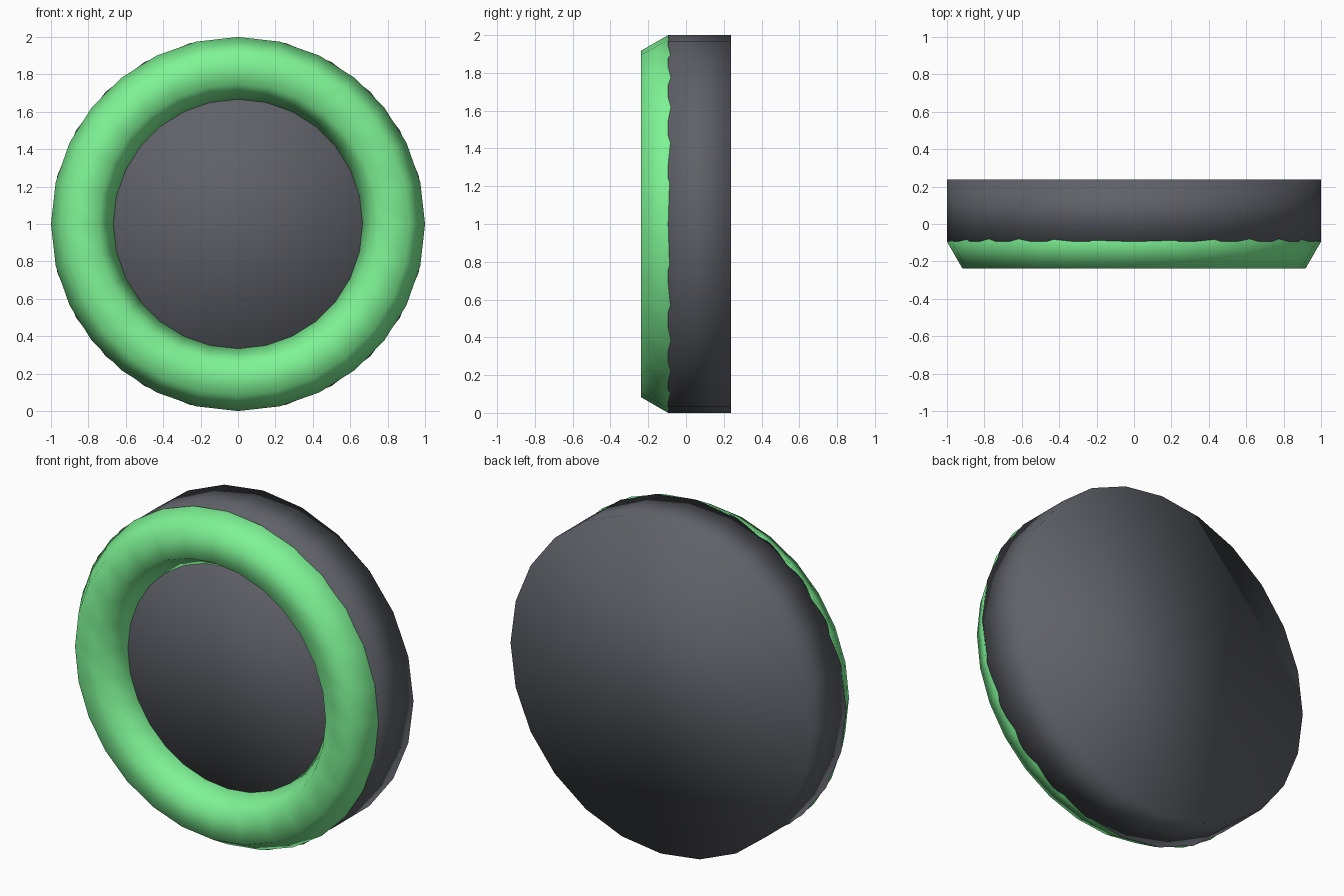
import bpy
from math import radians

if "Cube" in bpy.data.objects:
    bpy.data.objects.remove(bpy.data.objects["Cube"])

RADIUS = 1.0
DEPTH = 0.333                        # thickness of the disc
TUBE = 0.1667                        # radius of the six-sided ring section
FRONT = -0.0945                      # y of the disc's front face
ROT = (radians(90), 0, 0)


def finish(name, color):
    obj = bpy.context.object
    obj.name = name
    mat = bpy.data.materials.new(name + "_material")
    mat.diffuse_color = (*color, 1)
    mat.use_nodes = True
    mat.node_tree.nodes["Principled BSDF"].inputs["Base Color"].default_value = mat.diffuse_color
    obj.data.materials.append(mat)
    bpy.ops.object.transform_apply(location=False, rotation=True, scale=True)
    bpy.ops.object.shade_smooth()
    return obj


# Dark disc, soft shading across the rim
bpy.ops.mesh.primitive_cylinder_add(vertices=24, radius=RADIUS, depth=DEPTH,
                                    location=(0, FRONT + DEPTH / 2, 1), rotation=ROT)
finish("disc_body", (0.115, 0.12, 0.14))

# Green ring, half sunk into the front face
bpy.ops.mesh.primitive_torus_add(major_segments=28, minor_segments=6,
                                 major_radius=RADIUS - TUBE, minor_radius=TUBE,
                                 location=(0, FRONT, 1), rotation=ROT)
finish("front_ring", (0.21, 0.9, 0.3))
